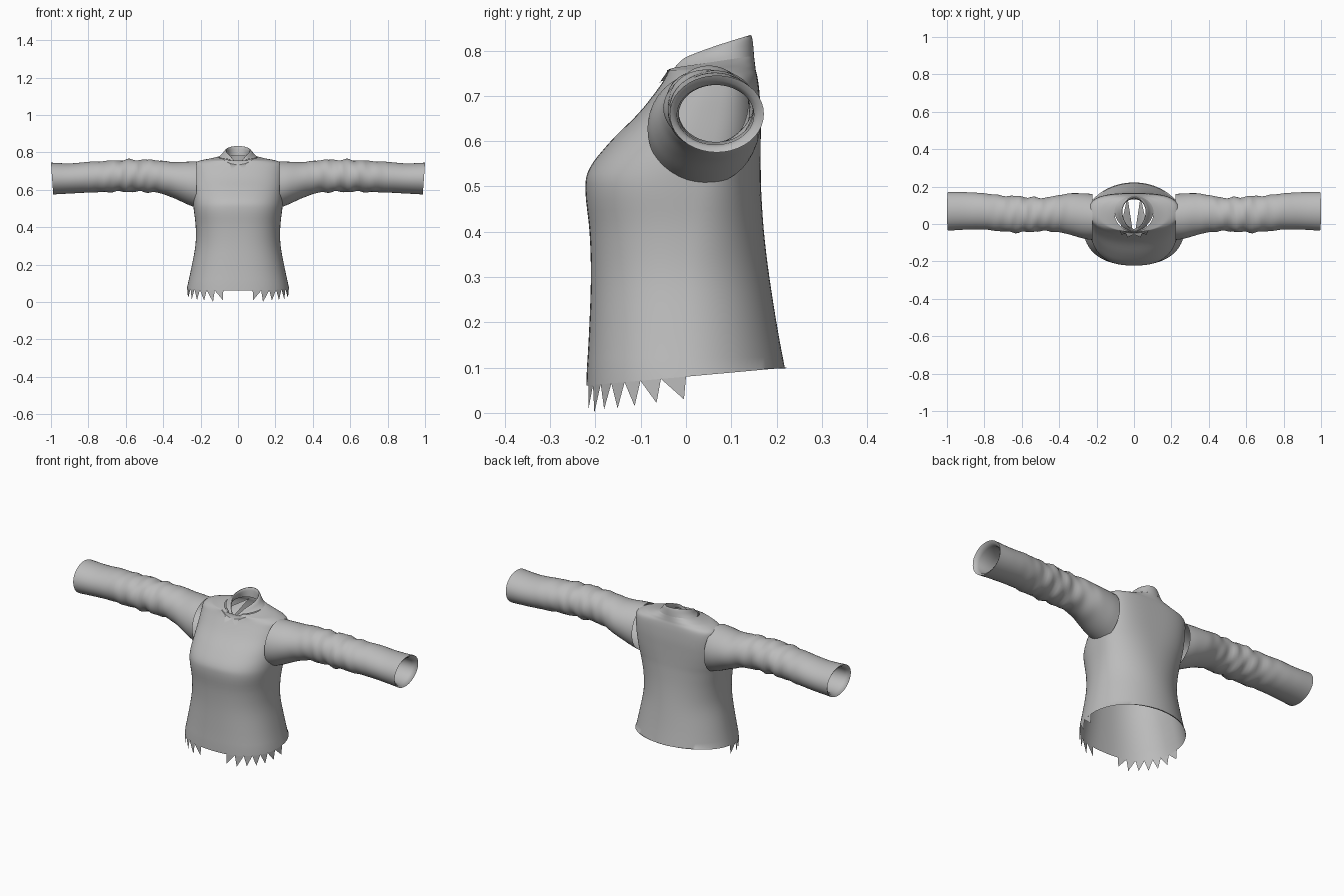
import bpy
import bmesh
import math
from mathutils import Vector
from mathutils.bvhtree import BVHTree

if "Cube" in bpy.data.objects:
    bpy.data.objects.remove(bpy.data.objects["Cube"])

cloth = bpy.data.materials.new("grey cloth")
GREY = (0.5, 0.5, 0.5, 1)
cloth.diffuse_color = GREY
cloth.use_nodes = True
cloth.node_tree.nodes["Principled BSDF"].inputs["Base Color"].default_value = GREY


def finish(name, bm, recalc=True):
    if recalc:
        bmesh.ops.recalc_face_normals(bm, faces=bm.faces)
    mesh = bpy.data.meshes.new(name)
    bm.to_mesh(mesh)
    mesh.materials.append(cloth)
    mesh.shade_smooth()
    mesh.set_sharp_from_angle(angle=math.radians(50))
    obj = bpy.data.objects.new(name, mesh)
    bpy.context.collection.objects.link(obj)
    return obj


def smooth_stations(rows, steps):
    """Catmull-Rom interpolation through rows of numbers."""
    out = []
    for i in range(len(rows) - 1):
        a, b = rows[max(i - 1, 0)], rows[i]
        c, d = rows[i + 1], rows[min(i + 2, len(rows) - 1)]
        for s in range(steps):
            t = s / steps
            out.append([0.5 * (2 * q + (r - p) * t + (2 * p - 5 * q + 4 * r - u) * t * t
                               + (3 * q - p - 3 * r + u) * t ** 3)
                        for p, q, r, u in zip(a, b, c, d)])
    return out + [list(rows[-1])]


def loft(bm, rings):
    loops = [[bm.verts.new(p) for p in ring] for ring in rings]
    for lo, hi in zip(loops, loops[1:]):
        n = len(lo)
        for i in range(n):
            bm.faces.new((lo[i], lo[(i + 1) % n], hi[(i + 1) % n], hi[i]))


def section(angle, w, front, back, mid, nf, nb):
    """Point on a cross-section with separate front and back fullness."""
    c, s = math.cos(angle), math.sin(angle)
    n = nf if s < 0 else nb
    reach = (mid - front) if s < 0 else (back - mid)
    x = math.copysign(abs(c) ** (2 / n), c) * w
    return x, mid + math.copysign(abs(s) ** (2 / n), s) * reach


SEG = 80
ANGLES = [2 * math.pi * i / SEG for i in range(SEG)]

# Torso: height, half width, front, back, widest depth, front and back fullness
body = [
    (.08, .272, -.22, .222, 0, 2.4, 2),
    (.18, .25, -.214, .203, 0, 2.4, 2),
    (.30, .228, -.21, .184, 0, 2.4, 2),
    (.40, .226, -.213, .172, .01, 2.5, 2.1),
    (.49, .236, -.222, .166, .02, 2.6, 2.3),
    (.54, .241, -.213, .165, .03, 2.5, 2.5),
    (.60, .243, -.166, .165, .04, 2.4, 2.8),
    (.66, .243, -.106, .165, .05, 2.4, 3),
    (.71, .242, -.066, .162, .06, 2.4, 3),
    (.74, .236, -.046, .158, .06, 2.3, 2.8),
    (.757, .20, -.042, .154, .06, 2, 2.3),
    (.766, .15, -.042, .152, .06, 2, 2),
    (.775, .104, -.041, .150, .06, 2, 2),
]


def hem_height(y):
    return .08 + .09 * y


rings = []
for k, (z, *shape) in enumerate(smooth_stations(body, 4)):
    ring = []
    for a in ANGLES:
        x, y = section(a, *shape)
        h = hem_height(y) if k == 0 else z
        if z > .757:                      # tilted neckline with a front dip
            f = (z - .757) / .018
            h += f * .15 * (y - .06)
            if y < 0:
                h -= f * .03 * max(0, 1 - abs(x) / .045)
        ring.append((x, y, h))
    rings.append(ring)
bm = bmesh.new()
loft(bm, rings)
finish("torso", bm)
surface = BVHTree.FromBMesh(bm)
bm.free()

# Torn hem: jagged teeth on both sides of the front
roots = [0, 11, 23, 34, 45, 56, 67, 77]
depths = [.03, .022, .015, .01, .008, 0, .01]
bm = bmesh.new()
for side in (1, -1):
    for i, tip_z in enumerate(depths):
        a0, a1 = roots[i], roots[i + 1]
        lean = .05 + .9 * i / (len(depths) - 1)
        tip = a0 + (a1 - a0) * lean
        pts = []
        for deg in (a0, (a0 + a1) / 2, a1, tip):
            x, y = section(-math.radians(deg), *body[0][1:])
            pts.append(bm.verts.new((side * x, y, tip_z if len(pts) == 3 else hem_height(y))))
        bm.faces.new(pts if side > 0 else pts[::-1])
finish("torn_hem", bm, recalc=False)
bm.free()

# Standing collar, folded over at the top
collar = [(0, .104, -.041, .150), (.35, .088, -.041, .149), (.75, .077, -.040, .147),
          (1, .068, -.038, .144), (.95, .062, -.034, .138), (.4, .064, -.03, .134),
          (-.1, .072, -.026, .132)]
rings = []
for level, w, front, back in smooth_stations(collar, 2):
    ring = []
    for a in ANGLES:
        x, y = section(a, w, front, back, .065, 1.7, 2)
        t = (y + .041) / .19
        low = .775 + .15 * (y - .06)
        top = .762 + .073 * t ** .75 if t > 0 else .762
        notch = .03 * max(0, 1 - abs(x) / .045) if y < .02 else 0
        ring.append((x, y, low + (top - low) * level - notch))
    rings.append(ring)
bm = bmesh.new()
loft(bm, rings)
finish("collar", bm)
bm.free()

# Notched lapels lying on the chest
lapel = [(.004, .732), (.035, .762), (.075, .758), (.068, .728), (.042, .74), (.036, .708)]
bm = bmesh.new()
for side in (1, -1):
    pts = []
    for x, z in lapel:
        hit = surface.ray_cast(Vector((side * x, -1, z)), Vector((0, 1, 0)))[0]
        pts.append(bm.verts.new((side * x, (hit.y if hit else -.03) - .006, z)))
    bm.faces.new(pts if side > 0 else pts[::-1])
bmesh.ops.triangulate(bm, faces=bm.faces)
finish("lapels", bm, recalc=False)
bm.free()

# Sleeves: distance, front, back, bottom, top
sleeve = [
    (.222, -.085, .160, .503, .752),
    (.27, -.078, .164, .522, .750),
    (.35, -.055, .163, .558, .748),
    (.42, -.042, .150, .582, .757),
    (.50, -.038, .140, .588, .760),
    (.60, -.045, .147, .590, .760),
    (.70, -.040, .152, .588, .754),
    (.80, -.030, .164, .585, .749),
    (.90, -.030, .170, .580, .741),
    (1.0, -.036, .172, .575, .745),
]
lining = [(1.0, -.036, .172, .575, .745), (.992, -.026, .160, .586, .733),
          (.975, -.020, .150, .592, .724), (.90, -.016, .150, .594, .724),
          (.80, -.016, .148, .598, .730)]


def wrinkle(x, a):
    """Soft diagonal folds, strongest around the elbow."""
    strength = .004 * math.exp(-((x - .58) / .15) ** 2)
    return strength * (math.sin(62 * x + 2 * a) + .7 * math.sin(97 * x - 3 * a))


def tube(name, rows, side, folds):
    rings = []
    for x, y0, y1, z0, z1 in rows:
        ring = []
        for a in ANGLES[::2]:
            d = wrinkle(x, a) if folds else 0
            y = (y0 + y1) / 2 + ((y1 - y0) / 2 + d) * math.cos(a)
            z = (z0 + z1) / 2 + ((z1 - z0) / 2 + d) * math.sin(a)
            slant = .012 * max(0, (x - .9) / .1) * (z1 - z) / (z1 - z0)
            ring.append((side * (x - slant), y, z))
        rings.append(ring)
    bm = bmesh.new()
    loft(bm, rings)
    finish(name, bm)
    bm.free()


for side, word in ((1, "left"), (-1, "right")):
    tube(word + "_sleeve", smooth_stations(sleeve, 6), side, True)
    tube(word + "_cuff_lining", lining, side, False)
